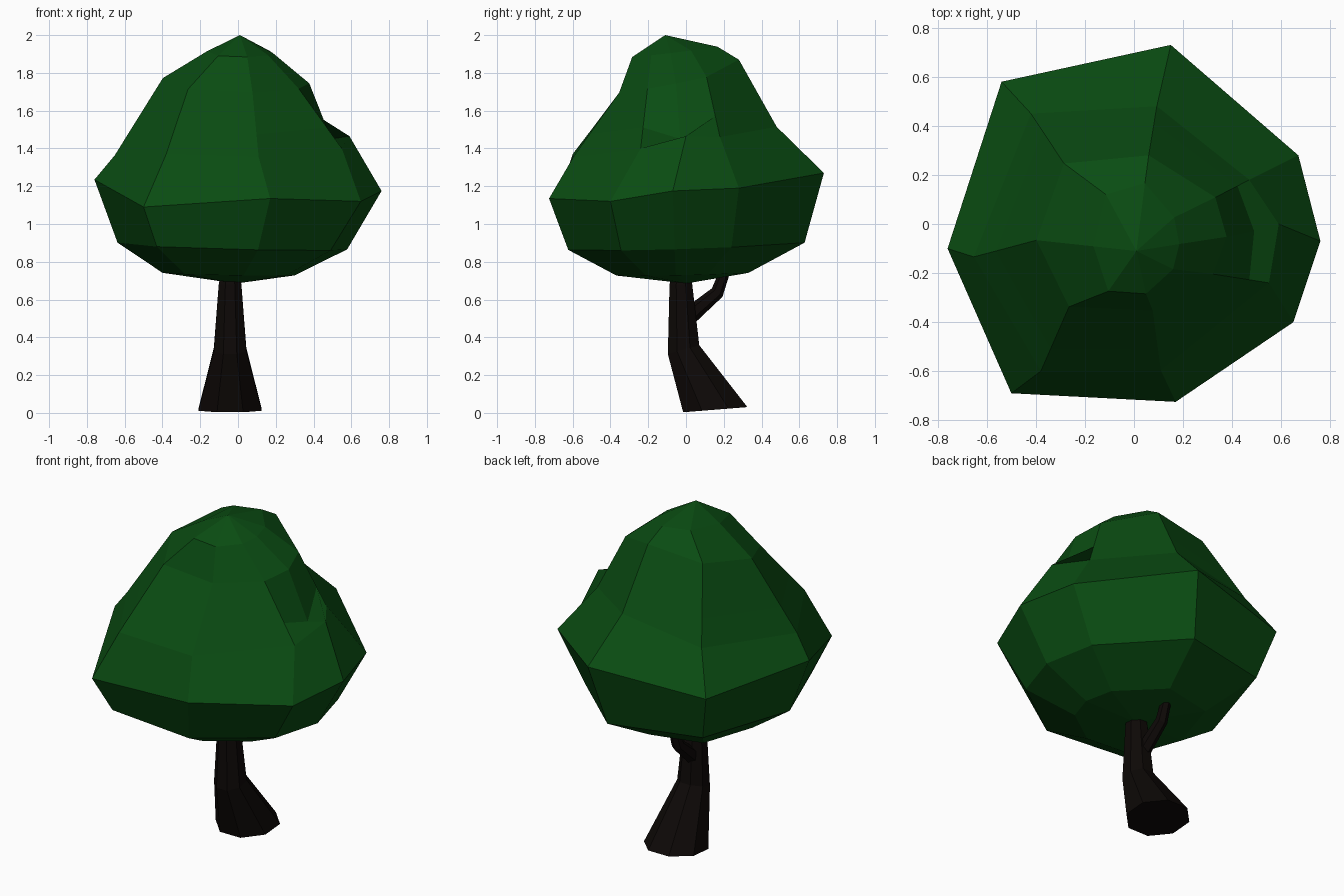
import bpy, bmesh, math
from mathutils import Vector

if "Cube" in bpy.data.objects:
    bpy.data.objects.remove(bpy.data.objects["Cube"])


def material(name, rgb):
    m = bpy.data.materials.new(name)
    m.diffuse_color = (*rgb, 1)
    m.use_nodes = True
    m.node_tree.nodes["Principled BSDF"].inputs["Base Color"].default_value = m.diffuse_color
    return m


def loft(name, rings, mat, bottom=None, top=None):
    """Skin a stack of rings; ends close to a point if given, else flat."""
    bm = bmesh.new()
    loops = [[bm.verts.new(p) for p in ring] for ring in rings]
    n = len(loops[0])
    for a, b in zip(loops, loops[1:]):
        for i in range(n):
            j = (i + 1) % n
            bm.faces.new((a[i], a[j], b[j], b[i]))
    for loop, tip in ((loops[0], bottom), (loops[-1], top)):
        if tip:
            v = bm.verts.new(tip)
            for i in range(n):
                bm.faces.new((loop[i], loop[(i + 1) % n], v))
        else:
            bm.faces.new(loop)
    bmesh.ops.recalc_face_normals(bm, faces=bm.faces)
    me = bpy.data.meshes.new(name)
    bm.to_mesh(me)
    bm.free()
    me.materials.append(mat)
    ob = bpy.data.objects.new(name, me)
    bpy.context.collection.objects.link(ob)
    return ob


def circle(c, rx, ry, n, tilt=0.0):
    """Polygon ring; tilt raises it towards +y."""
    pts = []
    for i in range(n):
        a = 2 * math.pi * (i + 0.5) / n
        dy = ry * math.sin(a)
        pts.append((c[0] + rx * math.cos(a), c[1] + dy, c[2] + tilt * dy))
    return pts


green = material("leaf_green", (0.003, 0.072, 0.006))
bark = material("bark_brown", (0.004, 0.0025, 0.002))

# Canopy: irregular widest outline, rescaled and tilted for the other rings
outline = [(-0.54, 0.58, 1.20), (-0.76, -0.10, 1.235), (-0.50, -0.69, 1.09),
           (0.17, -0.725, 1.135), (0.65, -0.40, 1.12), (0.76, -0.07, 1.175),
           (0.67, 0.28, 1.19), (0.15, 0.73, 1.27)]


def canopy_ring(cx, cy, z, sx, sy, tx, ty):
    ring = []
    for x, y, _ in outline:
        px, py = cx + x * sx, cy + y * sy
        ring.append((px, py, z + tx * px + ty * py))
    return ring


shoulder = canopy_ring(-0.03, -0.06, 1.435, 0.82, 0.74, 0.08, 0.15)
crown = canopy_ring(-0.01, -0.02, 1.77, 0.51, 0.46, -0.04, 0.20)
# Uneven corners of the shoulder, and the shelf on the right above it
shoulder[0] = (-0.42, 0.45, 1.43)
shoulder[2] = (-0.38, -0.60, 1.37)
shoulder[4] = (0.55, -0.24, 1.40)
shoulder[5] = (0.59, 0.0, 1.465)
shoulder[6] = (0.47, 0.18, 1.46)
crown[7] = (0.06, 0.28, 1.87)
shelf = [tuple(Vector(a).lerp(Vector(b), 0.35)) for a, b in zip(shoulder, crown)]
shelf[5] = (0.49, -0.03, 1.45)

canopy_rings = [
    canopy_ring(-0.05, -0.02, 0.735, 0.46, 0.48, -0.02, 0.02),
    canopy_ring(-0.03, 0.00, 0.885, 0.80, 0.86, -0.03, 0.03),
    outline, shoulder, shelf, crown,
    canopy_ring(0.01, -0.06, 1.92, 0.23, 0.31, -0.03, 0.12),
]
loft("canopy", canopy_rings, green, (-0.01, 0.0, 0.685), (0.01, -0.11, 2.0))

# Trunk: flared foot set back, bending upright
loft("trunk", [circle((-0.042, 0.155, 0.017), 0.181, 0.184, 8, 0.08),
               circle((-0.042, -0.013, 0.335), 0.093, 0.09, 8, 0.28),
               circle((-0.042, -0.027, 0.68), 0.065, 0.065, 8),
               circle((-0.042, -0.027, 0.76), 0.05, 0.05, 8)], bark)

# Branch: short bent stub reaching into the canopy at the back
loft("branch", [circle((-0.055, 0.02, 0.515), 0.04, 0.03, 6, -1.2),
                circle((-0.06, 0.165, 0.637), 0.034, 0.028, 6, -0.8),
                circle((-0.06, 0.21, 0.76), 0.028, 0.026, 6, -0.3)], bark)
